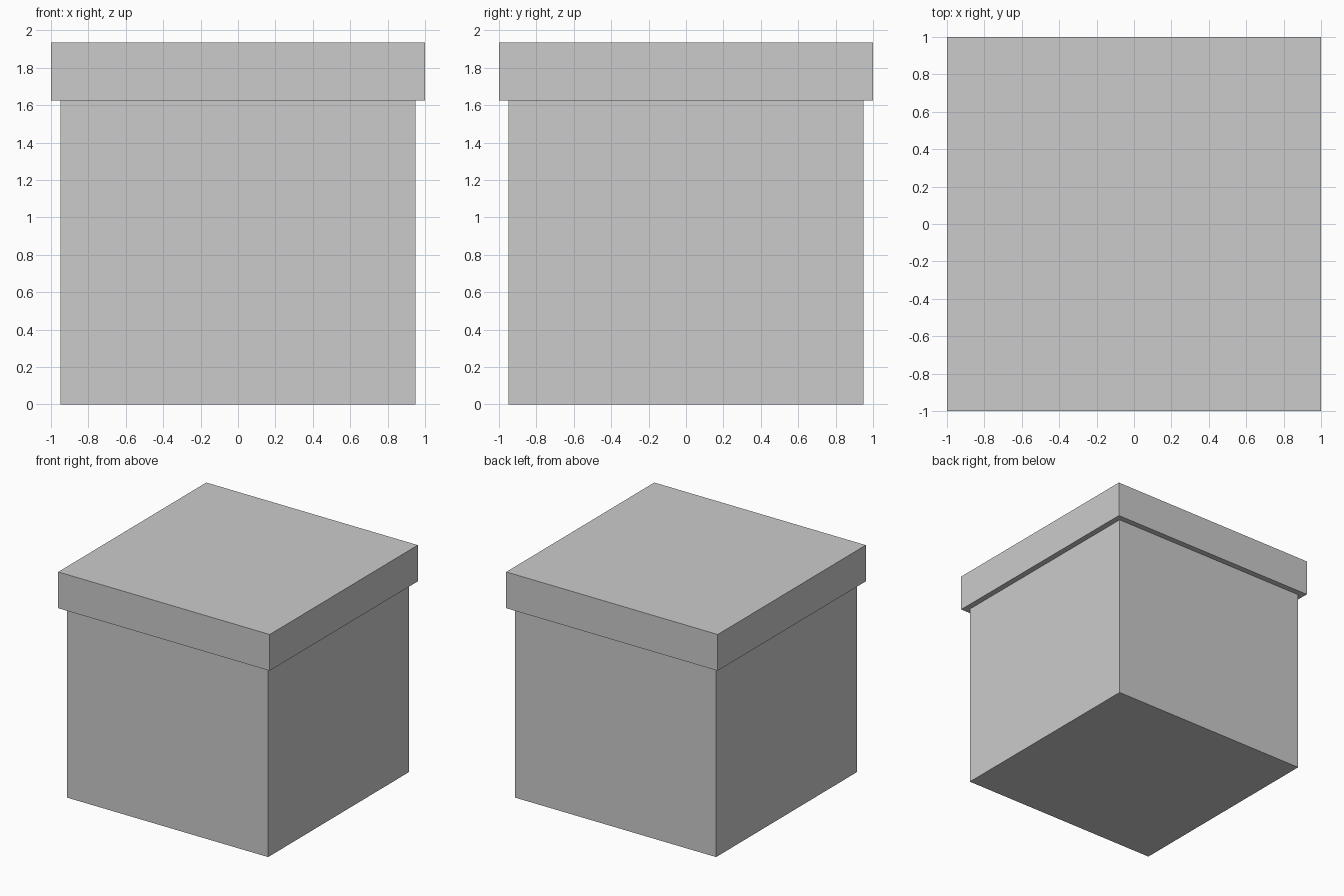
import bpy

if "Cube" in bpy.data.objects:
    bpy.data.objects.remove(bpy.data.objects["Cube"])


def box(name, width, z0, z1):
    """Square box centred on the z axis, spanning z0 to z1."""
    bpy.ops.mesh.primitive_cube_add(size=1, location=(0, 0, (z0 + z1) / 2))
    obj = bpy.context.object
    obj.name = name
    obj.scale = (width, width, z1 - z0)
    bpy.ops.object.transform_apply(location=False, rotation=False, scale=True)
    return obj


LID_BOTTOM = 1.625

# Box body
box("box_body", 1.90, 0.0, LID_BOTTOM)

# Overhanging lid
box("box_lid", 2.0, LID_BOTTOM, 1.935)
